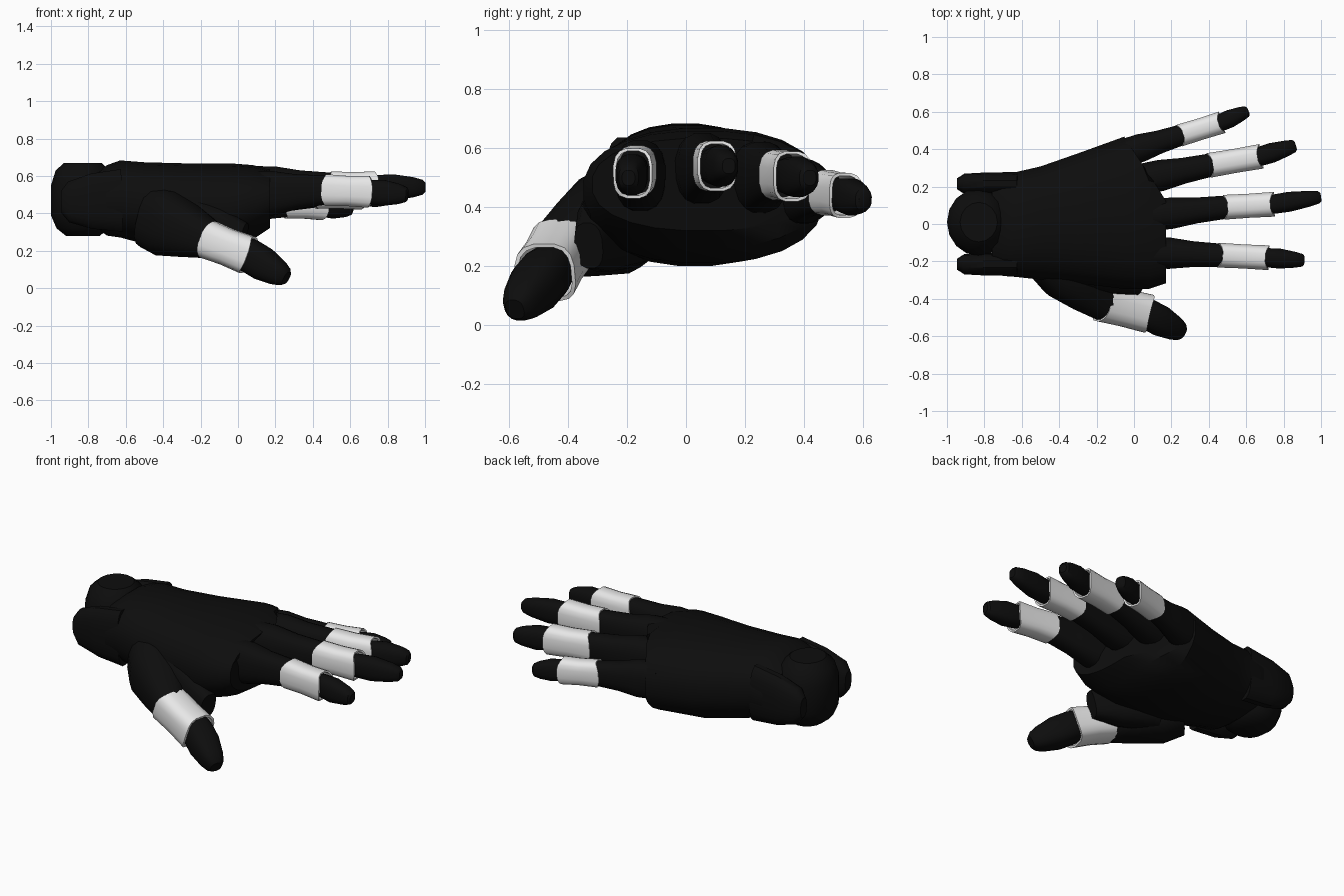
import bpy, bmesh, math
from mathutils import Vector

if "Cube" in bpy.data.objects:
    bpy.data.objects.remove(bpy.data.objects["Cube"])


def material(name, value):
    m = bpy.data.materials.new(name)
    m.use_nodes = True
    color = (value, value, value, 1)
    m.diffuse_color = color
    bsdf = m.node_tree.nodes["Principled BSDF"]
    bsdf.inputs["Base Color"].default_value = color
    bsdf.inputs["Roughness"].default_value = 0.6
    return m


BLACK = material("matte black", 0.004)
WHITE = material("light shell", 0.8)


def loft(name, rings, direction, mat, power=2.6, sides=16, hollow=False, limit=None):
    """Skin rings of (centre, half width, half height, edge wave) set across a direction."""
    d = Vector(direction).normalized()
    side = d.cross(Vector((0, 0, 1))).normalized()
    up = side.cross(d)
    bm = bmesh.new()
    loops = []
    for centre, w, h, wave in rings:
        loop = []
        for i in range(sides):
            a = 2 * math.pi * (i + 0.5) / sides
            c, s = math.cos(a), math.sin(a)
            c = math.copysign(abs(c) ** (2 / power), c)
            s = math.copysign(abs(s) ** (2 / power), s)
            p = Vector(centre) + side * c * w + up * s * h + d * wave * math.cos(2 * a)
            if limit:
                p = limit(p)
            loop.append(bm.verts.new(p))
        loops.append(loop)
    pairs = list(zip(loops, loops[1:]))
    if hollow:
        pairs.append((loops[-1], loops[0]))
    for a, b in pairs:
        for i in range(sides):
            j = (i + 1) % sides
            bm.faces.new((a[i], a[j], b[j], b[i]))
    if not hollow:
        bm.faces.new(loops[0])
        bm.faces.new(loops[-1])
    bmesh.ops.recalc_face_normals(bm, faces=bm.faces)
    mesh = bpy.data.meshes.new(name)
    bm.to_mesh(mesh)
    bm.free()
    mesh.materials.append(mat)
    ob = bpy.data.objects.new(name, mesh)
    bpy.context.collection.objects.link(ob)
    bpy.ops.object.select_all(action="DESELECT")
    ob.select_set(True)
    bpy.context.view_layer.objects.active = ob
    bpy.ops.object.shade_smooth_by_angle(angle=math.radians(35))
    return ob


def segment(name, start, end, profile, mat, **options):
    """Loft between two points; profile rows are (fraction, half width, half height, wave)."""
    a, b = Vector(start), Vector(end)
    rings = [(a.lerp(b, t), w, h, wave) for t, w, h, wave in profile]
    return loft(name, rings, b - a, mat, **options)


def sleeve(name, start, end, w, h, wall, wave):
    """Open tube with scalloped ends."""
    profile = [(0, w, h, -wave), (0.5, w * 0.97, h * 0.95, 0), (1, w, h, wave),
               (1, w - wall, h - wall, wave), (0, w - wall, h - wall, -wave)]
    segment(name, start, end, profile, WHITE, hollow=True, power=3)


# Palm: slanted knuckle edge towards the little finger
def knuckle_edge(p):
    p.x = min(p.x, 0.17 - 0.66 * max(0, p.y - 0.13))
    return p


palm = [
    # x, right edge, left edge, bottom, top
    (-0.76, -0.25, 0.26, 0.32, 0.62),
    (-0.70, -0.28, 0.28, 0.28, 0.66),
    (-0.63, -0.285, 0.28, 0.27, 0.685),
    (-0.50, -0.30, 0.31, 0.235, 0.675),
    (-0.30, -0.32, 0.38, 0.20, 0.67),
    (-0.05, -0.35, 0.47, 0.21, 0.67),
    (0.08, -0.35, 0.46, 0.26, 0.66),
    (0.17, -0.32, 0.44, 0.32, 0.635),
]
loft("palm", [((x, (r + l) / 2, (b + t) / 2), (l - r) / 2, (t - b) / 2, 0)
              for x, r, l, b, t in palm], (1, 0, 0), BLACK, power=2.3, sides=24,
     limit=knuckle_edge)

# Wrist joint: rounded puck between two cheeks
wrist = [(0.28, 0.09), (0.32, 0.14), (0.39, 0.17), (0.55, 0.17), (0.63, 0.145), (0.67, 0.10)]
bm = bmesh.new()
loops = []
for z, r in wrist:
    loops.append([bm.verts.new((-0.83 + r * math.cos(i * math.pi / 8),
                                0.01 + 1.06 * r * math.sin(i * math.pi / 8), z))
                  for i in range(16)])
for a, b in zip(loops, loops[1:]):
    for i in range(16):
        bm.faces.new((a[i - 1], a[i], b[i], b[i - 1]))
bm.faces.new(loops[0])
bm.faces.new(loops[-1])
bmesh.ops.recalc_face_normals(bm, faces=bm.faces)
mesh = bpy.data.meshes.new("wrist_joint")
bm.to_mesh(mesh)
bm.free()
mesh.materials.append(BLACK)
joint = bpy.data.objects.new("wrist_joint", mesh)
bpy.context.collection.objects.link(joint)
bpy.ops.object.select_all(action="DESELECT")
joint.select_set(True)
bpy.context.view_layer.objects.active = joint
bpy.ops.object.shade_smooth_by_angle(angle=math.radians(40))

for label, y in (("left", 0.215), ("right", -0.215)):
    segment(label + "_wrist_cheek", (-0.945, y, 0.46), (-0.62, y, 0.47),
            [(0, 0.03, 0.06, 0), (0.12, 0.055, 0.11, 0), (0.5, 0.062, 0.15, 0),
             (1, 0.06, 0.17, 0)], BLACK)

# Fingers: base, sleeve start, sleeve end, tip, thickness
fingers = {
    "index": ((0.04, -0.15, 0.50), (0.46, -0.167, 0.525), (0.71, -0.18, 0.515), (0.91, -0.195, 0.50), 1),
    "middle": ((0.04, 0.04, 0.53), (0.49, 0.09, 0.54), (0.74, 0.105, 0.54), (1.0, 0.145, 0.54), 1),
    "ring": ((0.0, 0.23, 0.50), (0.41, 0.315, 0.51), (0.67, 0.36, 0.505), (0.865, 0.42, 0.50), 1),
    "little": ((-0.08, 0.37, 0.455), (0.25, 0.475, 0.45), (0.46, 0.54, 0.44), (0.61, 0.605, 0.425), 0.9),
}
for name, (base, mid, end, tip, k) in fingers.items():
    segment(name + "_finger_base", base, mid,
            [(0, 0.085 * k, 0.125 * k, 0), (0.35, 0.085 * k, 0.12 * k, 0),
             (0.65, 0.07 * k, 0.095 * k, 0), (1.04, 0.062 * k, 0.078 * k, 0)], BLACK)
    sleeve(name + "_finger_sleeve", mid, end, 0.067 * k, 0.086 * k, 0.01, 0.012)
    segment(name + "_finger_tip", end, tip,
            [(-0.5, 0.045 * k, 0.055 * k, 0), (0, 0.052 * k, 0.066 * k, 0),
             (0.35, 0.054 * k, 0.07 * k, 0), (0.75, 0.043 * k, 0.055 * k, 0),
             (0.95, 0.034 * k, 0.04 * k, 0), (1, 0.022 * k, 0.026 * k, 0)], BLACK)

# Thumb
root, mid, end, tip = (-0.46, -0.19, 0.38), (-0.17, -0.42, 0.265), (0.06, -0.475, 0.175), (0.25, -0.575, 0.06)
segment("thumb_base", root, mid,
        [(0, 0.13, 0.17, 0), (0.3, 0.15, 0.18, 0), (0.7, 0.125, 0.14, 0),
         (1.08, 0.09, 0.10, 0)], BLACK)
segment("thumb_web", (-0.3, -0.22, 0.36), (0.03, -0.33, 0.27),
        [(0, 0.12, 0.17, 0), (0.6, 0.09, 0.13, 0), (1, 0.05, 0.08, 0)], BLACK)
sleeve("thumb_sleeve", mid, end, 0.105, 0.105, 0.013, 0.012)
segment("thumb_tip", end, tip,
        [(-0.4, 0.07, 0.07, 0), (0, 0.084, 0.09, 0), (0.4, 0.084, 0.09, 0),
         (0.8, 0.066, 0.07, 0), (0.97, 0.052, 0.054, 0), (1.05, 0.034, 0.036, 0)], BLACK)
